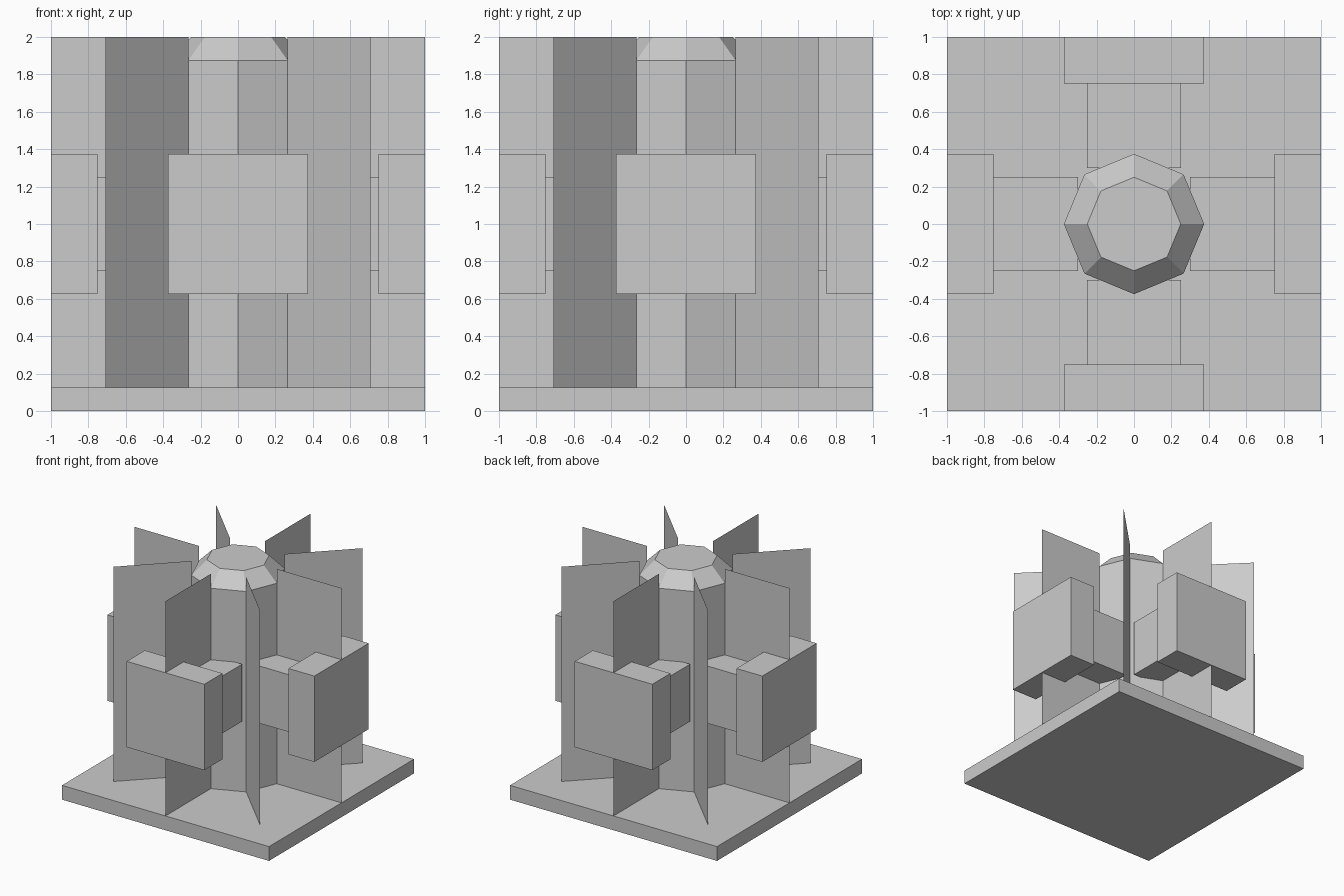
import bpy
import bmesh
from math import cos, sin, tau
from mathutils import Matrix, Vector

cube = bpy.data.objects.get("Cube")
if cube:
    bpy.data.objects.remove(cube, do_unlink=True)

BASE_TOP, TOP = 0.125, 2.0
BODY_RADIUS, FIN_RADIUS = 0.375, 1.0
SIDES = 8

grey = bpy.data.materials.new("light_grey")
grey.use_nodes = True
colour = (0.6, 0.6, 0.6, 1)
grey.diffuse_color = colour
grey.node_tree.nodes["Principled BSDF"].inputs["Base Color"].default_value = colour


def add_object(name, bm):
    mesh = bpy.data.meshes.new(name)
    bm.to_mesh(mesh)
    bm.free()
    mesh.materials.append(grey)
    obj = bpy.data.objects.new(name, mesh)
    bpy.context.collection.objects.link(obj)
    return obj


def box(name, centre, size, angle=0):
    bm = bmesh.new()
    matrix = (Matrix.Rotation(angle, 4, "Z") @ Matrix.Translation(centre)
              @ Matrix.Diagonal((*size, 1)))
    bmesh.ops.create_cube(bm, size=1, matrix=matrix)
    return add_object(name, bm)


def direction(i):
    return Vector((cos(tau * i / SIDES), sin(tau * i / SIDES), 0))


# Square base plate
box("base", (0, 0, BASE_TOP / 2), (2, 2, BASE_TOP))

# Octagonal core with a tapered top
bm = bmesh.new()
rings = []
for radius, z in ((BODY_RADIUS, BASE_TOP), (BODY_RADIUS, 1.875), (0.25, TOP)):
    rings.append([bm.verts.new(direction(i) * radius + Vector((0, 0, z)))
                  for i in range(SIDES)])
for low, high in zip(rings, rings[1:]):
    for i in range(SIDES):
        j = (i + 1) % SIDES
        bm.faces.new((low[i], low[j], high[j], high[i]))
bm.faces.new(rings[-1])
bm.faces.new(rings[0][::-1])
add_object("core", bm)

# Thin sheet fins radiating from the core's corners
for i in range(SIDES):
    bm = bmesh.new()
    inner, outer = direction(i) * BODY_RADIUS, direction(i) * FIN_RADIUS
    low, high = Vector((0, 0, BASE_TOP)), Vector((0, 0, TOP))
    bm.faces.new([bm.verts.new(p) for p in
                  (inner + low, outer + low, outer + high, inner + high)])
    add_object(f"fin_{i + 1}", bm)

# Four arms, each ending in a square block
for i, side in enumerate(("left", "back", "right", "front")):
    angle = tau * i / 4
    box(f"{side}_arm", (0.525, 0, 1), (0.45, 0.5, 0.5), angle)
    box(f"{side}_block", (0.875, 0, 1), (0.25, 0.75, 0.75), angle)
